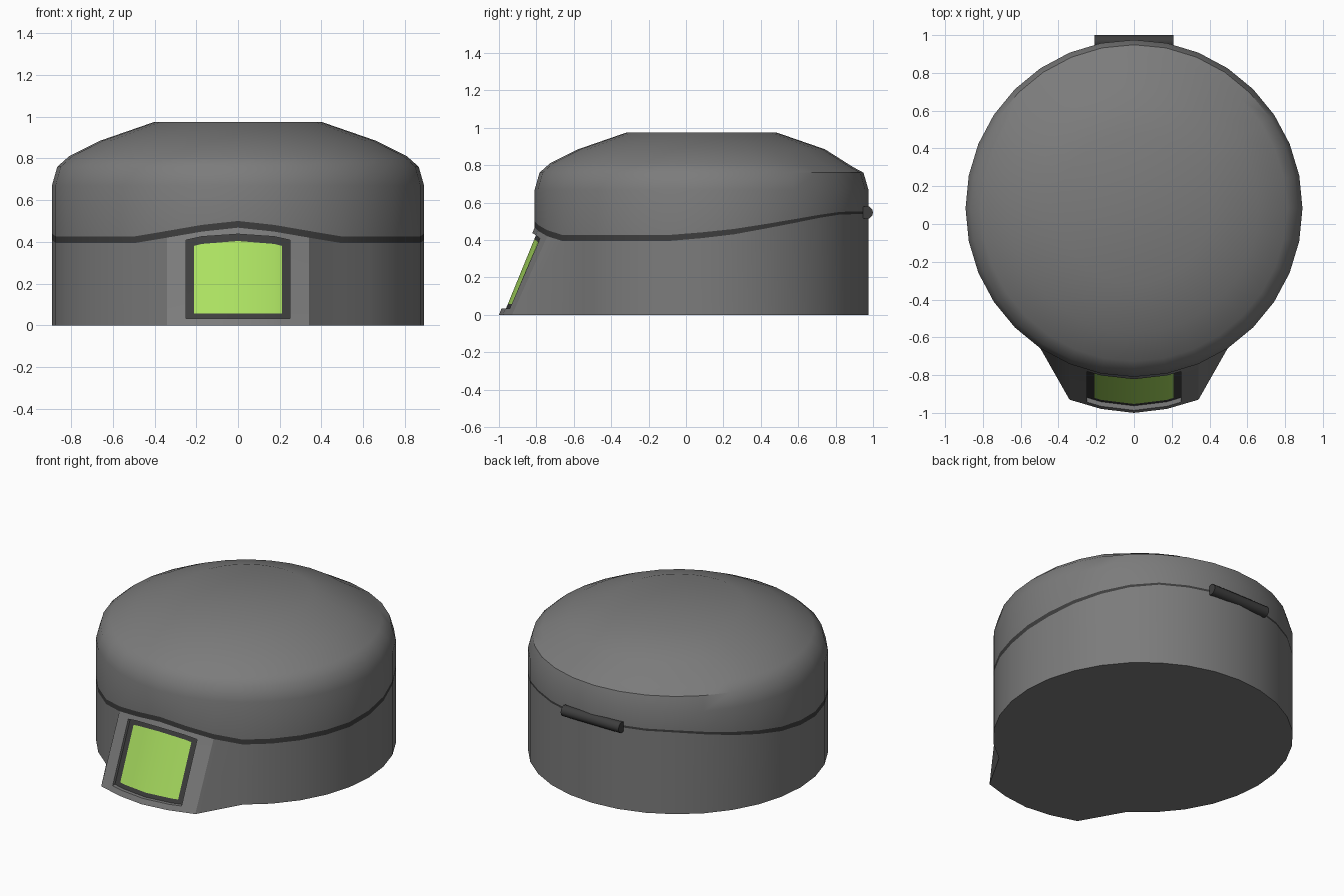
import bpy, bmesh, math
from mathutils import Vector

cube = bpy.data.objects.get("Cube")
if cube:
    bpy.data.objects.remove(cube, do_unlink=True)

R, CY, N = 0.892, 0.083, 32          # drum radius, centre and number of sides
STEP = 2 * math.pi / N
COL = [R * math.sin(i * STEP) for i in range(4)]   # |x| of the foremost columns


def material(name, rgb):
    m = bpy.data.materials.new(name)
    m.use_nodes = True
    m.diffuse_color = (*rgb, 1)
    bsdf = m.node_tree.nodes["Principled BSDF"]
    bsdf.inputs["Base Color"].default_value = (*rgb, 1)
    bsdf.inputs["Roughness"].default_value = 0.6
    return m


GREY = material("shell grey", (0.2, 0.2, 0.2))
DARK = material("dark trim", (0.048, 0.048, 0.048))
GREEN = material("green glass", (0.41, 0.75, 0.12))


def lerp(table, t):
    """Piecewise linear lookup, clamped at both ends."""
    if t <= table[0][0]:
        return table[0][1]
    for (a, u), (b, v) in zip(table, table[1:]):
        if t <= b:
            return u + (v - u) * (t - a) / (b - a)
    return table[-1][1]


def build(name, quads, mat, angle=35):
    """Make a smooth-by-angle object from lists of corner points."""
    bm = bmesh.new()
    for q in quads:
        bm.faces.new([bm.verts.new(p) for p in q])
    bmesh.ops.remove_doubles(bm, verts=bm.verts, dist=0.0002)
    mesh = bpy.data.meshes.new(name)
    bm.to_mesh(mesh)
    bm.free()
    mesh.materials.append(mat)
    ob = bpy.data.objects.new(name, mesh)
    bpy.context.collection.objects.link(ob)
    bpy.ops.object.select_all(action='DESELECT')
    ob.select_set(True)
    bpy.context.view_layer.objects.active = ob
    bpy.ops.object.shade_smooth_by_angle(angle=math.radians(angle))
    return ob


def loft(a, b, skip=()):
    """Outward quads between a lower and an upper ring."""
    n = len(a)
    return [(a[i], a[(i + 1) % n], b[(i + 1) % n], b[i])
            for i in range(n) if i not in skip]


# Seam line: a peak over the window, low at the sides, rising to the hinge
SEAM_FRONT = [(COL[0], 0.468), (COL[1], 0.449), (COL[2], 0.42), (COL[3], 0.394)]
SEAM_REAR = [(-0.1, 0.394), (0.2, 0.42), (0.5, 0.475), (0.8, 0.536), (1, 0.54)]
SEAM_GAP = [(-0.1, 0.032), (0.2, 0.03), (0.5, 0.022), (0.8, 0.014)]


def seam(x, y):
    return lerp(SEAM_FRONT, abs(x)) if y < -0.5 else lerp(SEAM_REAR, y)


def ring(r, z):
    """Ring of points starting at the front and running counterclockwise."""
    pts = []
    for i in range(N):
        x, y = r * math.sin(i * STEP), CY - r * math.cos(i * STEP)
        pts.append(Vector((x, y, z(x, y) if callable(z) else z)))
    return pts


low = ring(R, seam)
high = ring(R, lambda x, y: seam(x, y) + lerp(SEAM_GAP, y))

# Base drum: the five foremost bottom corners are pulled forward
bottom = ring(R, 0)
for i, y in ((0, -1.0), (1, -0.979), (2, -0.93)):
    bottom[i].y = bottom[-i].y = y
base = loft(bottom, low, skip=(0, 1, N - 1, N - 2)) + [bottom[::-1]]

# Sloped front panel with a recessed window opening
FOOT = [(COL[i], bottom[i].y) for i in range(3)]
HEAD = [(COL[i], low[i].y) for i in range(3)]
OUT_X, IN_X, DEPTH = 0.25, 0.21, 0.024
half = [COL[1], IN_X, OUT_X, COL[2]]
xs = [-x for x in half[::-1]] + [0] + half


def panel(x, row, depth=0.0):
    a = abs(x)
    top = lerp(SEAM_FRONT, a)
    z = (0, 0.033, 0.057,
         lerp([(0, 0.404), (COL[1], 0.39), (IN_X, 0.381), (OUT_X, 0.37)], a),
         lerp([(0, 0.437), (COL[1], 0.425), (OUT_X, 0.408), (COL[2], 0.39)], a),
         top)[row]
    t = z / top
    y = lerp(FOOT, a) * (1 - t) + lerp(HEAD, a) * t
    return Vector((x, y + depth, z))


frame, glass = [], []
for x0, x1 in zip(xs, xs[1:]):
    mid = abs(x0 + x1) / 2
    for r in range(5):
        inside = mid < OUT_X and 0 < r < 4
        d = DEPTH if inside else 0
        quad = (panel(x0, r, d), panel(x1, r, d), panel(x1, r + 1, d), panel(x0, r + 1, d))
        if not inside:
            base.append(quad)
        elif mid < IN_X and r == 2:
            glass.append(quad)
        else:
            frame.append(quad)
    if mid < OUT_X:      # sill and head of the recess
        base.append((panel(x0, 1), panel(x1, 1), panel(x1, 1, DEPTH), panel(x0, 1, DEPTH)))
        base.append((panel(x1, 4), panel(x0, 4), panel(x0, 4, DEPTH), panel(x1, 4, DEPTH)))
for r in (1, 2, 3):      # side walls of the recess
    for s in (-1, 1):
        x = s * OUT_X
        q = (panel(x, r), panel(x, r, DEPTH), panel(x, r + 1, DEPTH), panel(x, r + 1))
        base.append(q if s < 0 else q[::-1])

build("base", base, GREY)
build("window_frame", frame, DARK)
build("window_glass", glass, GREEN)

# Dark band between base and lid
build("seam_band", loft(low, high), DARK)


# Domed lid with a flat crown; the shoulder is crisper towards the back
def shoulder(x, y):
    return 0.79 if y > 0.6 else 0.81


rings = [high] + [ring(r, z) for r, z in (
    (R, 0.67), (0.866, 0.76), (0.81, shoulder), (0.66, 0.885), (0.4, 0.975))]
lid = [rings[-1]]
for a, b in zip(rings, rings[1:]):
    lid += loft(a, b)
build("lid", lid, GREY)

# Hinge barrel across the back of the seam
HX, HR, HY, HZ, HN = 0.21, 0.035, 0.965, 0.547, 12
left, right = ([Vector((x, HY + HR * math.cos(k * 2 * math.pi / HN),
                        HZ + HR * math.sin(k * 2 * math.pi / HN))) for k in range(HN)]
               for x in (-HX, HX))
build("hinge", loft(left, right) + [left[::-1], right], DARK)
